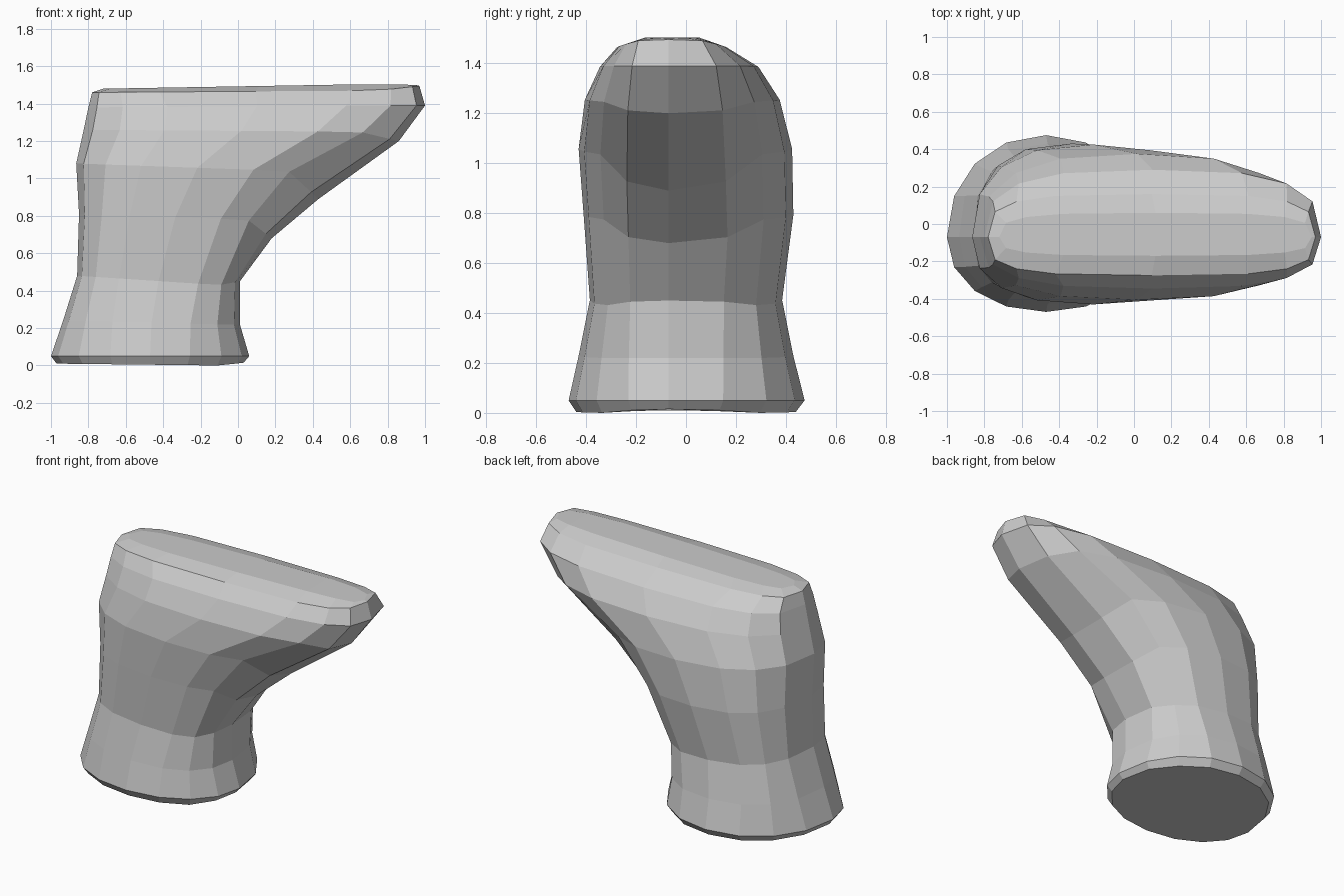
import bpy, bmesh
from math import cos, sin, tau

if "Cube" in bpy.data.objects:
    bpy.data.objects.remove(bpy.data.objects["Cube"])

N = 16          # sides of every ring
YC = -0.07      # y of the ridge line

# Rings: x left, x right, z left, z side corner, z right, y front, y back, roundness (1 = ellipse)
RINGS = [
    (-0.97, 0.03, 0.01, 0.00, 0.015, -0.44, 0.44, 0.95),
    (-1.00, 0.06, 0.05, 0.05, 0.05, -0.47, 0.475, 0.95),
    (-0.935, 0.01, 0.24, 0.22, 0.22, -0.43, 0.43, 0.85),
    (-0.86, 0.01, 0.48, 0.43, 0.45, -0.385, 0.385, 0.75),
    (-0.85, 0.18, 0.81, 0.78, 0.68, -0.41, 0.43, 0.78),
    (-0.865, 0.43, 1.08, 1.04, 0.89, -0.43, 0.425, 0.80),
    (-0.825, 0.86, 1.26, 1.25, 1.20, -0.405, 0.375, 0.75),
    (-0.80, 1.00, 1.38, 1.39, 1.39, -0.345, 0.29, 0.66),
    (-0.78, 0.97, 1.46, 1.47, 1.495, -0.275, 0.16, 0.55),
    (-0.72, 0.95, 1.48, 1.505, 1.50, -0.17, 0.06, 0.55),
]


def power(v, e):
    return abs(v) ** e * (1 if v >= 0 else -1)


def ring_points(xl, xr, zl, zm, zr, yf, yb, e):
    pts = []
    for i in range(N):
        a = tau * i / N
        u, s = power(cos(a), e), power(sin(a), e)
        x = (xl + xr) / 2 + u * (xr - xl) / 2
        y = YC + (s * (yb - YC) if s > 0 else s * (YC - yf))
        if u < 0.75:
            z = zl + (zm - zl) * (u + 1) / 1.75
        else:
            z = zm + (zr - zm) * (u - 0.75) / 0.25
        pts.append((x, y, z))
    return pts


# Flared stump with an overhanging top, lofted from the rings
bm = bmesh.new()
loops = [[bm.verts.new(p) for p in ring_points(*r)] for r in RINGS]
for lo, hi in zip(loops, loops[1:]):
    for i in range(N):
        j = (i + 1) % N
        bm.faces.new((lo[i], lo[j], hi[j], hi[i]))
bm.faces.new(loops[0][::-1])

# Top cap, strips from front to back
top = loops[-1]
h = N // 2
bm.faces.new((top[0], top[1], top[N - 1]))
for i in range(1, h - 1):
    bm.faces.new((top[i], top[i + 1], top[N - i - 1], top[N - i]))
bm.faces.new((top[h - 1], top[h], top[h + 1]))

bmesh.ops.recalc_face_normals(bm, faces=bm.faces[:])
mesh = bpy.data.meshes.new("overhanging_rock")
bm.to_mesh(mesh)
bm.free()
bpy.context.collection.objects.link(bpy.data.objects.new("overhanging_rock", mesh))
